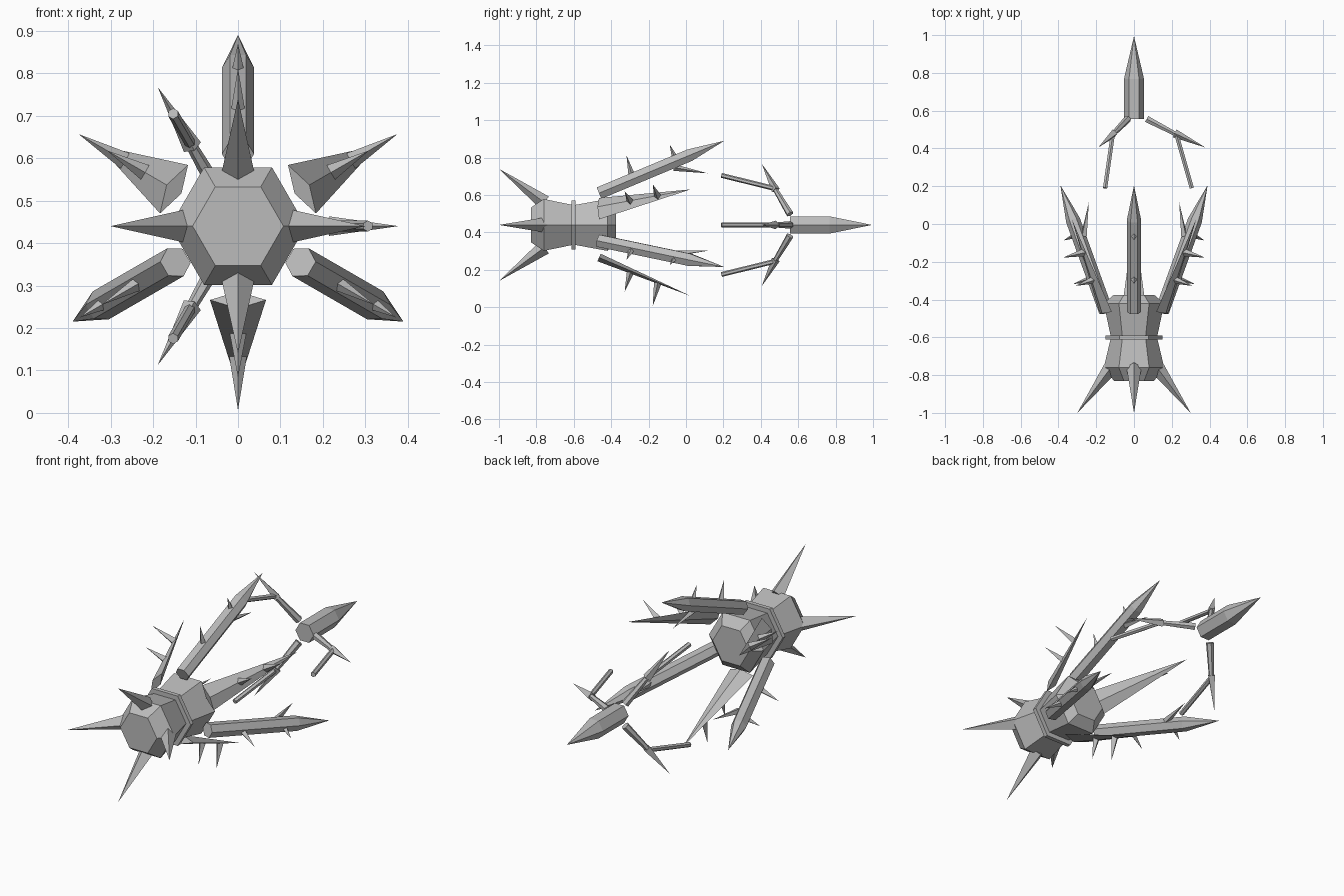
import bpy, bmesh, math
from mathutils import Vector

if "Cube" in bpy.data.objects:
    bpy.data.objects.remove(bpy.data.objects["Cube"])

CZ = 0.44  # height of the long axis, which runs along y

metal = bpy.data.materials.new("plain_grey")
metal.diffuse_color = (0.5, 0.5, 0.5, 1)
metal.use_nodes = True
metal.node_tree.nodes["Principled BSDF"].inputs["Base Color"].default_value = metal.diffuse_color


def loft(name, angle, rings, sides=4, flat=1.0):
    """Loft rings (radial, y, radius) in the radial plane at 'angle' about the
    long axis. Radius 0 makes a point; 'flat' scales the in-plane thickness."""
    th = math.radians(angle)
    radial = Vector((math.cos(th), 0, math.sin(th)))
    tang = Vector((-math.sin(th), 0, math.cos(th)))
    pts = [radial * u + Vector((0, y, CZ)) for u, y, r in rings]
    axis = (pts[-1] - pts[0]).normalized()
    norm = axis.cross(tang)
    bm = bmesh.new()
    loops = []
    for p, (u, y, r) in zip(pts, rings):
        if r == 0:
            loops.append([bm.verts.new(p)] * sides)
            continue
        loop = []
        for k in range(sides):
            a = 2 * math.pi * k / sides
            loop.append(bm.verts.new(p + tang * r * math.cos(a) + norm * r * flat * math.sin(a)))
        loops.append(loop)
    for a, b in zip(loops, loops[1:]):
        for k in range(sides):
            j = (k + 1) % sides
            quad = [a[k], a[j], b[j], b[k]]
            bm.faces.new(list(dict.fromkeys(quad)))
    for loop, r in ((loops[0], rings[0][2]), (loops[-1], rings[-1][2])):
        if r:
            bm.faces.new(loop)
    bmesh.ops.recalc_face_normals(bm, faces=bm.faces)
    me = bpy.data.meshes.new(name)
    bm.to_mesh(me)
    bm.free()
    me.materials.append(metal)
    ob = bpy.data.objects.new(name, me)
    bpy.context.collection.objects.link(ob)
    return ob


# Waisted hexagonal hull and its thin collar
loft("hull", 90, [(0, -0.83, 0.107), (0, -0.76, 0.16), (0, -0.6, 0.122),
                  (0, -0.42, 0.16), (0, -0.375, 0.107)], 6)
loft("collar", 90, [(0, -0.612, 0.152), (0, -0.59, 0.152)], 6)

# Four forward spikes
for i in range(4):
    loft(f"front_spike_{i+1}", 90 * i, [(0.12, -0.757, 0.04), (0.3, -1.0, 0)])

# Three long hexagonal blades with outer spikes and an inner hook
for i in range(3):
    a = 90 + 120 * i
    loft(f"blade_{i+1}", a, [(0.17, -0.465, 0.038), (0.373, 0.02, 0.038), (0.45, 0.205, 0)], 6)
    loft(f"blade_large_spike_{i+1}", a, [(0.265, -0.29, 0.018), (0.372, -0.318, 0)])
    loft(f"blade_small_spike_{i+1}", a, [(0.365, -0.062, 0.015), (0.43, -0.087, 0)])
    loft(f"blade_hook_{i+1}", a, [(0.307, -0.065, 0.018), (0.276, 0.116, 0)])

# Three flat tapering fangs with two outer spikes each
for i in range(3):
    a = 30 + 120 * i
    loft(f"fang_{i+1}", a, [(0.174, -0.465, 0.066), (0.38, 0.025, 0)], 4, 0.33)
    loft(f"fang_front_spike_{i+1}", a, [(0.245, -0.295, 0.021), (0.357, -0.328, 0)])
    loft(f"fang_rear_spike_{i+1}", a, [(0.305, -0.15, 0.021), (0.434, -0.178, 0)])

# Pointed hexagonal tail
loft("tail", 90, [(0, 0.555, 0.053), (0, 0.768, 0.053), (0, 0.995, 0)], 6)

# Three jointed arms reaching forward from the tail
for i in range(3):
    a = 120 * i
    loft(f"arm_upper_{i+1}", a, [(0.067, 0.556, 0.02), (0.225, 0.474, 0.013)], 6)
    loft(f"arm_elbow_spike_{i+1}", a, [(0.215, 0.48, 0.023), (0.378, 0.405, 0)])
    loft(f"arm_rod_{i+1}", a, [(0.226, 0.47, 0.013), (0.306, 0.19, 0.013)], 6)
